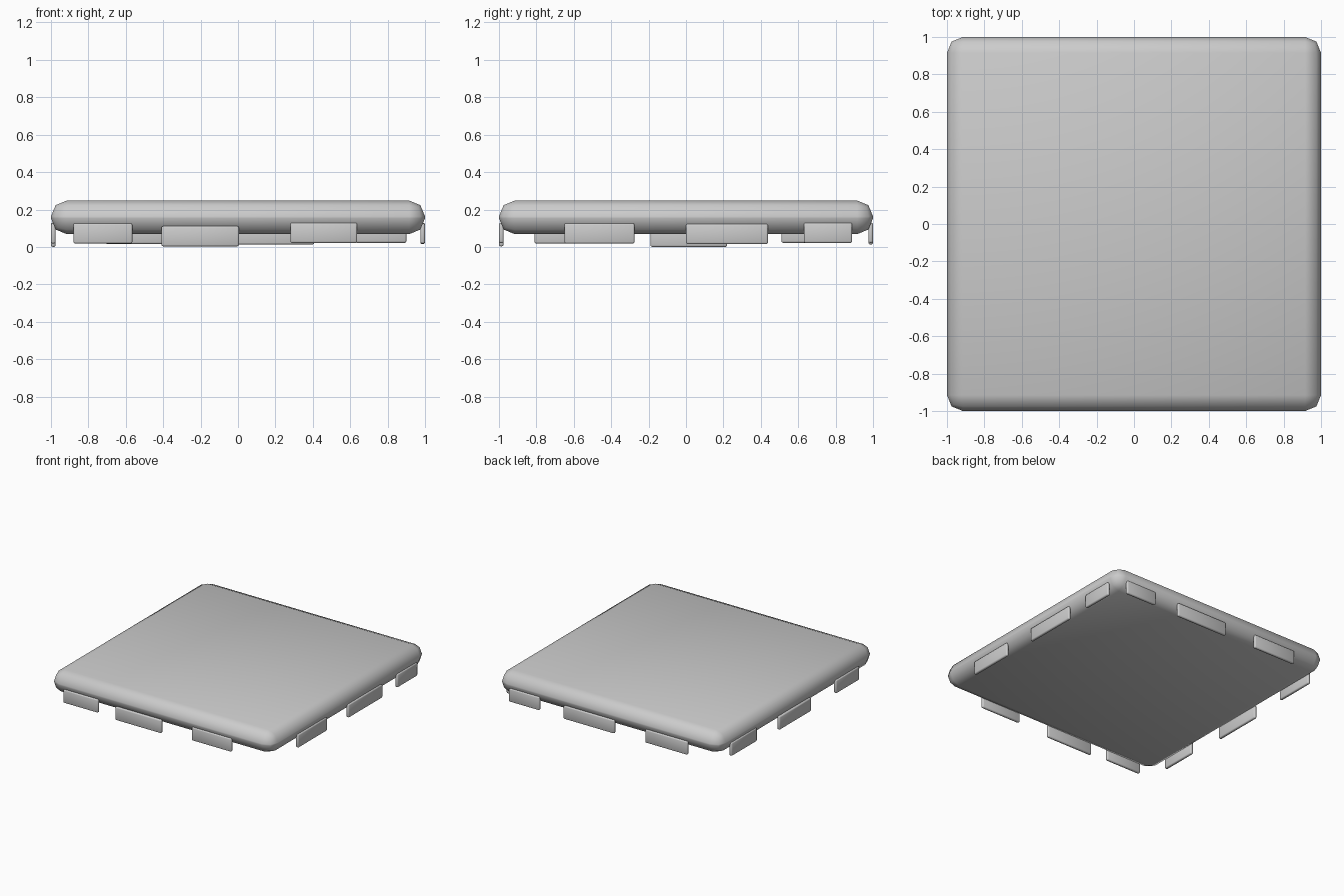
import bpy

if "Cube" in bpy.data.objects:
    bpy.data.objects.remove(bpy.data.objects["Cube"])


def rounded_box(name, lo, hi, radius, segments):
    bpy.ops.mesh.primitive_cube_add(size=1)
    ob = bpy.context.object
    ob.name = name
    for v in ob.data.vertices:
        v.co = [a + (b - a) * (c + 0.5) for a, b, c in zip(lo, hi, v.co)]
    bevel = ob.modifiers.new("bevel", 'BEVEL')
    bevel.width = radius
    bevel.segments = segments
    bpy.ops.object.modifier_apply(modifier="bevel")
    bpy.ops.object.shade_smooth_by_angle(angle=1.0)
    return ob


# Main slab with softly rounded edges
rounded_box("slab", (-1, -1, 0.068), (1, 1, 0.248), 0.085, 2)

# Hanging tabs on each side: start, end along the edge, bottom height
T = 0.025
H = 0.108
tabs = {
    "front": [(-0.88, -0.565, 0.018), (-0.41, 0.005, 0.003), (0.28, 0.637, 0.021)],
    "back": [(-0.71, -0.33, 0.016), (-0.05, 0.408, 0.013), (0.626, 0.9, 0.022)],
    "right": [(-0.65, -0.275, 0.018), (0.0, 0.438, 0.015), (0.63, 0.888, 0.021)],
    "left": [(-0.81, -0.51, 0.018), (-0.19, 0.22, 0.0), (0.51, 0.837, 0.022)],
}
for side, rows in tabs.items():
    d0, d1 = (-1, -1 + T) if side in ("front", "left") else (1 - T, 1)
    for i, (a, b, z) in enumerate(rows, 1):
        if side in ("front", "back"):
            lo, hi = (a, d0, z), (b, d1, z + H)
        else:
            lo, hi = (d0, a, z), (d1, b, z + H)
        rounded_box(f"{side}_tab_{i}", lo, hi, 0.009, 2)
